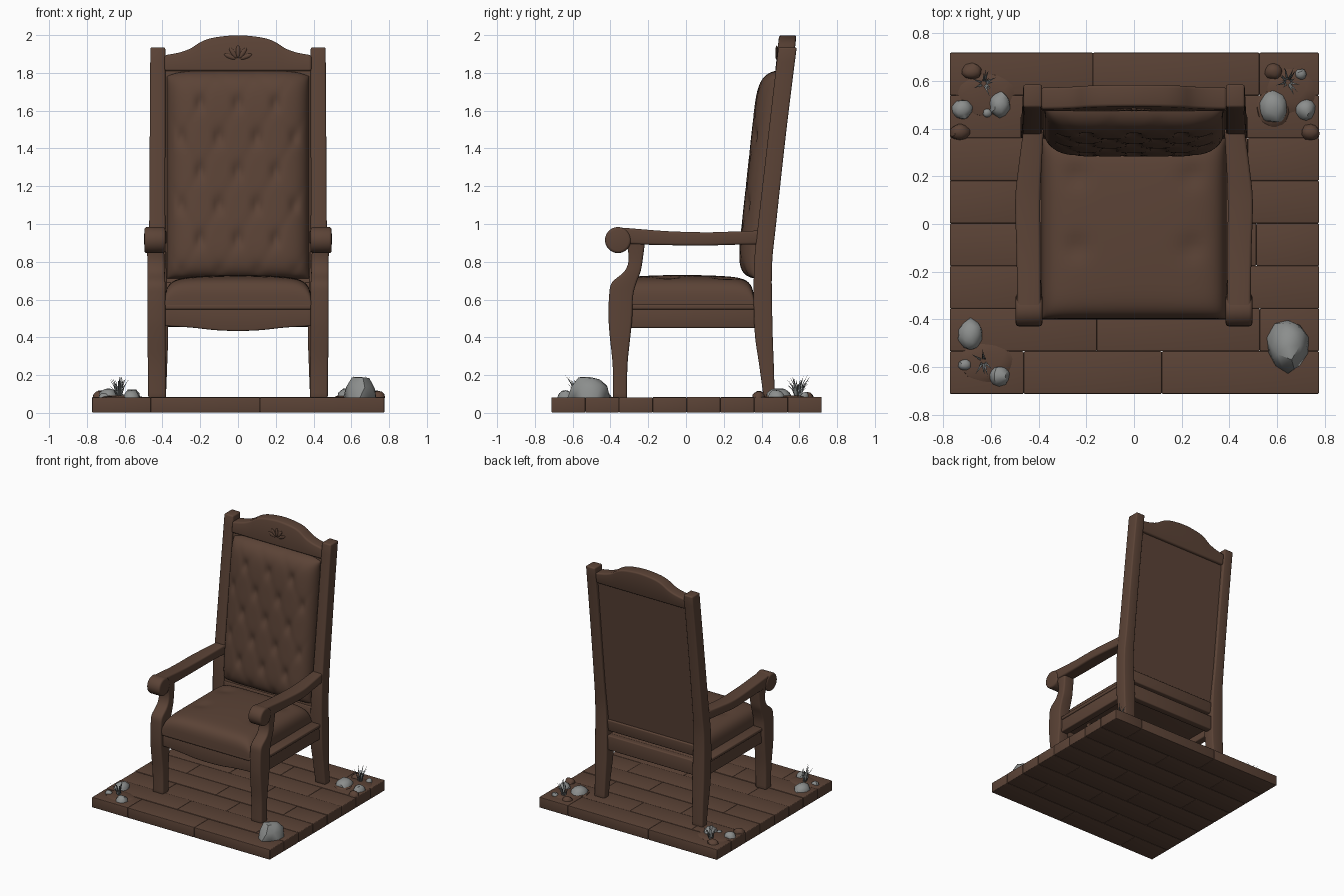
import bpy, bmesh, math, random
from mathutils import Vector, Matrix

if "Cube" in bpy.data.objects:
    bpy.data.objects.remove(bpy.data.objects["Cube"])

random.seed(4)


def material(name, rgb):
    m = bpy.data.materials.new(name)
    m.diffuse_color = (*rgb, 1)
    m.use_nodes = True
    m.node_tree.nodes["Principled BSDF"].inputs["Base Color"].default_value = m.diffuse_color
    return m


BROWN = material("aged brown", (0.105, 0.056, 0.037))
STONE = material("grey stone", (0.26, 0.27, 0.265))
GRASS = material("dry grey grass", (0.20, 0.215, 0.215))


def finish(name, bm, mat=BROWN, bevel=0.0, mirror=False, angle=35):
    """Bevel the hard edges, make the object and shade it."""
    bmesh.ops.recalc_face_normals(bm, faces=bm.faces)
    if bevel:
        hard = [e for e in bm.edges if len(e.link_faces) == 2 and e.calc_face_angle() > 0.8]
        bmesh.ops.bevel(bm, geom=hard, offset=bevel, segments=3, profile=0.5, affect='EDGES')
    me = bpy.data.meshes.new(name)
    bm.to_mesh(me)
    bm.free()
    me.materials.append(mat)
    ob = bpy.data.objects.new(name, me)
    bpy.context.collection.objects.link(ob)
    bpy.ops.object.select_all(action='DESELECT')
    ob.select_set(True)
    bpy.context.view_layer.objects.active = ob
    bpy.ops.object.shade_smooth_by_angle(angle=math.radians(angle))
    if mirror:
        ob.modifiers.new("mirror", 'MIRROR')
    return ob


def smooth_rows(rows, n=4):
    """Catmull-Rom resampling of a short table."""
    out = []
    for i in range(len(rows) - 1):
        p = [rows[max(i - 1, 0)], rows[i], rows[i + 1], rows[min(i + 2, len(rows) - 1)]]
        for k in range(n):
            t = k / n
            out.append([0.5 * (2 * b + (c - a) * t + (2 * a - 5 * b + 4 * c - d) * t * t
                               + (3 * b - a - 3 * c + d) * t ** 3) for a, b, c, d in zip(*p)])
    return out + [list(rows[-1])]


def loft(name, rows, corners, bevel=0.012, mirror=False):
    """Join four-cornered sections, one for each row of the table."""
    bm = bmesh.new()
    rings = [[bm.verts.new(c) for c in corners(*r)] for r in smooth_rows(rows)]
    for a, b in zip(rings, rings[1:]):
        for i in range(4):
            j = (i + 1) % 4
            bm.faces.new((a[i], a[j], b[j], b[i]))
    bm.faces.new(rings[0])
    bm.faces.new(rings[-1])
    return finish(name, bm, bevel=bevel, mirror=mirror)


def box(name, x, y, z, bevel=0.008, mirror=False, shear=None):
    bm = bmesh.new()
    bmesh.ops.create_cube(bm, size=1)
    for v in bm.verts:
        v.co = Vector([a + (b - a) * (c + 0.5) for (a, b), c in zip((x, y, z), v.co)])
        if shear:
            v.co.y += shear(v.co.z)
    return finish(name, bm, bevel=bevel, mirror=mirror)


def pillow(name, nu, nv, place):
    """Grid over u, v in -1..1, denser at the rim, shaped by place(u, v)."""
    bm = bmesh.new()
    s = lambda i, n: math.sin(math.pi / 2 * (2 * i / n - 1))
    g = [[bm.verts.new(place(s(i, nu), s(j, nv))) for j in range(nv + 1)] for i in range(nu + 1)]
    for i in range(nu):
        for j in range(nv):
            bm.faces.new((g[i][j], g[i + 1][j], g[i + 1][j + 1], g[i][j + 1]))
    return finish(name, bm, angle=70)


def lean(z):
    """Front face of the leaning back frame."""
    return 0.36 + (z - 0.77) * 0.108


# Floor: staggered planks
rows = 8
for r in range(rows):
    y0 = -0.712 + r * 1.43 / rows
    cuts = [-0.772] + [c + random.uniform(-0.08, 0.08) + (0.16 if r % 2 else -0.12)
                       for c in (-0.3, 0.3)] + [0.775]
    for k in range(3):
        box("floor_plank", (cuts[k], cuts[k + 1]), (y0, y0 + 1.43 / rows),
            (0.002, 0.083 + random.uniform(-0.002, 0.002)), bevel=0.005)

# Legs that carry on upward: front into arm supports, back into the back posts
upright = lambda z, x0, x1, y0, y1: ((x0, y0, z), (x1, y0, z), (x1, y1, z), (x0, y1, z))
loft("front_legs", [(0.075, .382, .475, -.386, -.312), (0.25, .382, .477, -.388, -.31),
                    (0.40, .384, .48, -.403, -.295), (0.50, .385, .48, -.41, -.285),
                    (0.62, .385, .48, -.407, -.28), (0.69, .385, .48, -.392, -.262),
                    (0.75, .388, .48, -.325, -.24), (0.82, .39, .48, -.303, -.228),
                    (0.92, .392, .485, -.32, -.215)], upright, mirror=True)
loft("back_posts", [(0.075, .382, .47, .412, .47), (0.25, .375, .472, .388, .465),
                    (0.45, .37, .475, .362, .458), (0.77, .38, .475, .36, .455),
                    (1.0, .385, .47, .382, .477), (1.5, .385, .467, .439, .532),
                    (1.935, .385, .464, .489, .586)], upright, bevel=0.01, mirror=True)

# Arms with rolled front ends
loft("arms", [(-.36, .39, .49, .90, .982), (-.28, .391, .49, .893, .976), (-.1, .392, .493, .888, .962),
              (.1, .393, .498, .886, .956), (.25, .387, .483, .89, .96), (.40, .378, .463, .892, .966)],
     lambda y, x0, x1, z0, z1: ((x0, y, z0), (x1, y, z0), (x1, y, z1), (x0, y, z1)), mirror=True)
bm = bmesh.new()
bmesh.ops.create_cone(bm, cap_ends=True, segments=28, radius1=0.069, radius2=0.069, depth=0.112,
                      matrix=Matrix.Translation((0.44, -0.36, 0.915)) @ Matrix.Rotation(math.pi / 2, 4, 'Y'))
finish("arm_scrolls", bm, bevel=0.014, mirror=True)

# Seat frame
section_x = lambda x, y0, y1, z0, z1: ((x, y0, z0), (x, y1, z0), (x, y1, z1), (x, y0, z1))
loft("front_apron", [(x, -.385, -.32, z, .56) for x, z in
                     ((-.39, .46), (-.25, .452), (-.12, .438), (0, .434), (.12, .438), (.25, .452), (.39, .46))],
     section_x, bevel=0.008)
box("front_lip", (-.39, .39), (-.396, -.32), (.548, .575))
box("side_rails", (.395, .455), (-.30, .38), (.45, .555), mirror=True)
box("side_lips", (.38, .463), (-.30, .38), (.548, .575), mirror=True)
box("rear_rail", (-.39, .39), (.385, .44), (.455, .57))
box("seat_board", (-.40, .40), (-.34, .40), (.50, .572))


def seat_shape(u, v):
    x, y = 0.388 * u, -0.02 + 0.38 * v
    e = (max(0, 1 - abs(u) ** 8) * max(0, 1 - abs(v) ** 10)) ** 0.3
    dip = sum(math.exp(-((x - bx) ** 2 + (y - by) ** 2) / 0.0025)
              for bx in (-.24, .24) for by in (-.1, .2))
    crown = 0.142 + 0.018 * (1 - u * u) * (1 - v * v)
    return x, y, 0.57 + e * (crown - 0.014 * dip)


def back_shape(u, v):
    x, z = 0.375 * u, 1.262 + 0.55 * v
    z -= 0.03 * max(0, v) ** 6 * abs(u) ** 6
    e = (max(0, 1 - abs(u) ** 6) * max(0, 1 - abs(v) ** 10)) ** 0.5
    p, q = x / 0.2 + (z - 1.64) / 0.36, x / 0.2 - (z - 1.64) / 0.36
    sp, sq = math.sin(math.pi * p) ** 2, math.sin(math.pi * q) ** 2
    fade = max(0, 1 - abs(u) ** 5) * max(0, 1 - abs(v) ** 8)
    tuft = 0.022 * math.exp(-3.2 * (sp + sq)) + 0.003 * (math.exp(-10 * sp) + math.exp(-10 * sq))
    return x, lean(z) + 0.02 - 0.11 * e + fade * tuft, z


# Cushions
pillow("seat_cushion", 40, 40, seat_shape)
pillow("tufted_back_cushion", 56, 90, back_shape)

# Back panel, its rails and the arched crest
box("back_panel", (-.39, .39), (.02, .07), (.60, 1.85), bevel=0, shear=lean)
box("lower_back_rail", (-.39, .39), (.015, .086), (.60, .69), shear=lean)
arch = [(.39, 1.893), (.31, 1.908), (.25, 1.93), (.19, 1.967), (.12, 1.988), (0, 1.999)]
arch = [(-x, z) for x, z in arch] + [a for a in arch[-2::-1]]
loft("arched_crest", arch,
     lambda x, z: ((x, lean(1.81), 1.81), (x, lean(1.81) + .09, 1.81),
                   (x, lean(z) + .092, z), (x, lean(z), z)), bevel=0.012)

# Carved fan on the crest
bm = bmesh.new()
for k in range(-2, 3):
    a = k * 0.6
    c = Vector((0.045 * math.sin(a), lean(1.89), 1.872 + 0.04 * math.cos(a)))
    bmesh.ops.create_uvsphere(bm, u_segments=10, v_segments=6, radius=1,
                              matrix=Matrix.Translation(c) @ Matrix.Rotation(a, 4, 'Y')
                              @ Matrix.Diagonal((0.012, 0.008, 0.034, 1)))
finish("carved_fan", bm)


def lump(name, x, y, rx, ry, top, mat):
    """Irregular stone or clod resting on the floor."""
    bm = bmesh.new()
    bmesh.ops.create_icosphere(bm, subdivisions=2, radius=1)
    for v in bm.verts:
        v.co *= random.uniform(0.9, 1.06)
        v.co = Vector((x + rx * v.co.x, y + ry * v.co.y,
                       0.08 + (top - 0.08) * min(1, max(-0.05, v.co.z * 1.1))))
    finish(name, bm, mat, angle=40)


# Stones and clods in the corners
for s in ((.645, -.51, .093, .112, .19), (-.685, -.465, .055, .07, .13), (-.565, -.638, .045, .042, .12),
          (-.71, -.59, .03, .024, .105), (-.72, .48, .045, .044, .12), (-.563, .50, .045, .058, .125),
          (-.615, .465, .02, .02, .10), (.585, .49, .063, .07, .13), (.72, .48, .042, .045, .12),
          (.70, .628, .025, .024, .11)):
    lump("stone", *s, STONE)
for s in ((-.73, .385, .045, .035, .115), (-.68, .64, .045, .035, .11), (.585, .64, .04, .035, .11),
          (.74, .385, .04, .035, .115), (.585, .49, .078, .085, .095), (-.62, -.58, .12, .09, .092),
          (-.62, .54, .13, .10, .092), (.66, .56, .11, .10, .092)):
    lump("earth_clod", *s, BROWN)

# Grass tufts
for gx, gy in ((-.63, -.575), (-.63, .59), (.645, .595)):
    bm = bmesh.new()
    for k in range(16):
        a, out = random.uniform(0, 2 * math.pi), random.uniform(0.01, 0.06)
        h = random.uniform(0.06, 0.125)
        d = Vector((math.cos(a), math.sin(a), 0))
        w = Vector((-d.y, d.x, 0)) * 0.005
        root = Vector((gx, gy, 0.08)) + d * 0.008
        mid, tip = root + d * out * 0.4 + Vector((0, 0, h * 0.6)), root + d * out + Vector((0, 0, h))
        base = [bm.verts.new(c) for c in (root - w, root + w, root + d * 0.006)]
        ring = [bm.verts.new(c) for c in (mid - w * .7, mid + w * .7, mid + d * 0.004)]
        end = bm.verts.new(tip)
        for i in range(3):
            j = (i + 1) % 3
            bm.faces.new((base[i], base[j], ring[j], ring[i]))
            bm.faces.new((ring[i], ring[j], end))
    finish("grass_tuft", bm, GRASS)
